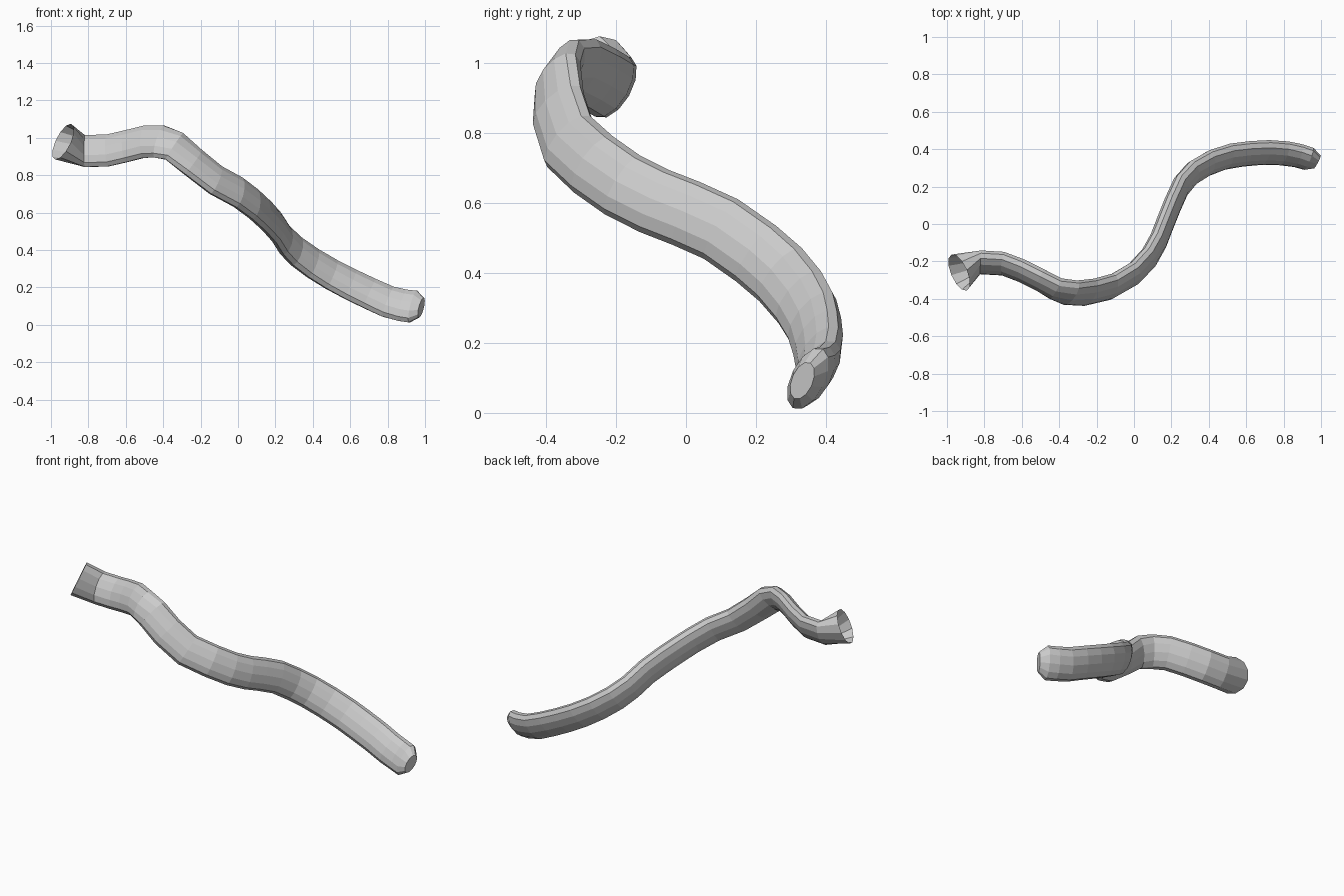
import bpy, bmesh, math
from mathutils import Vector

if "Cube" in bpy.data.objects:
    bpy.data.objects.remove(bpy.data.objects["Cube"])

SIDES = 12
LEAN = Vector((0, 0.5, 0.866))      # long axis of the oval section

# Centreline of the hose
PATH = [Vector(p) for p in (
    (-.82, -.205, .93), (-.70, -.212, .932), (-.60, -.25, .955), (-.50, -.30, .98),
    (-.42, -.345, .98), (-.34, -.367, .955), (-.24, -.365, .87), (-.12, -.335, .775),
    (0, -.265, .71), (.08, -.18, .65), (.13, -.09, .605), (.165, 0, .57),
    (.205, .10, .525), (.25, .20, .455), (.31, .27, .395), (.40, .325, .33),
    (.50, .36, .27), (.60, .375, .218), (.70, .382, .17), (.80, .378, .125),
    (.88, .365, .105), (.935, .348, .098))]

bm = bmesh.new()


def ring(centre, normal, long_r, short_r):
    n = Vector(normal).normalized()
    u = (LEAN - n * LEAN.dot(n)).normalized()
    v = n.cross(u)
    return [bm.verts.new(centre + u * long_r * math.cos(a) + v * short_r * math.sin(a))
            for a in (2 * math.pi * i / SIDES for i in range(SIDES))]


# Open round mouth, oval body, blunt tip
rings = [ring(Vector((-.935, -.26, .98)), (.83, .37, -.41), .105, .105)]
for i, p in enumerate(PATH):
    t = PATH[min(i + 1, len(PATH) - 1)] - PATH[max(i - 1, 0)]
    rings.append(ring(p, t, .098, .049))
rings.append(ring(Vector((.98, .332, .092)), (.9, -.4, -.1), .058, .032))

for a, b in zip(rings, rings[1:]):
    for i in range(SIDES):
        j = (i + 1) % SIDES
        bm.faces.new((a[i], a[j], b[j], b[i]))
bm.faces.new(rings[-1])
bmesh.ops.recalc_face_normals(bm, faces=bm.faces)

mesh = bpy.data.meshes.new("curved_hose")
bm.to_mesh(mesh)
bm.free()
hose = bpy.data.objects.new("curved_hose", mesh)
bpy.context.collection.objects.link(hose)
